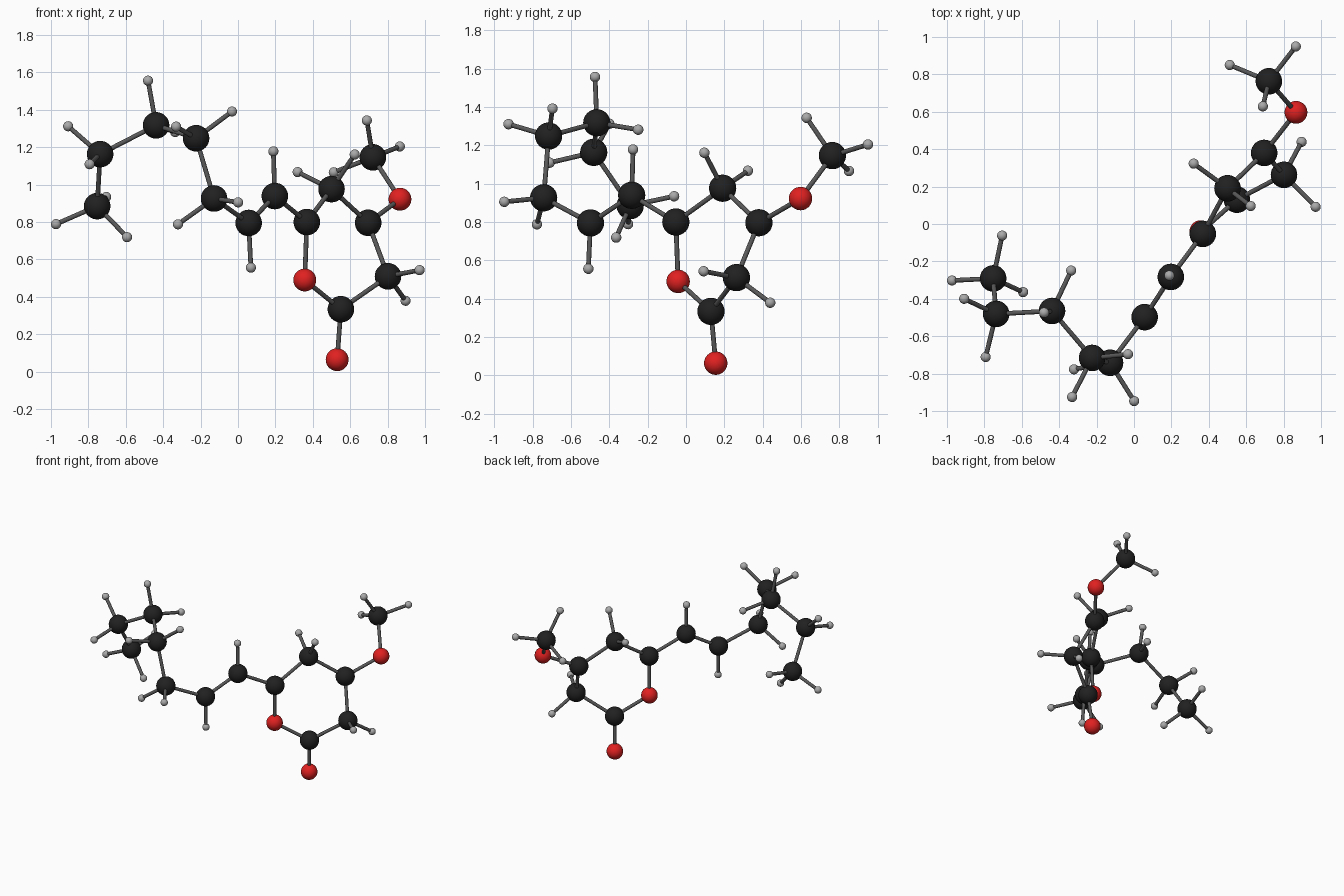
import bpy
from mathutils import Vector

if "Cube" in bpy.data.objects:
    bpy.data.objects.remove(bpy.data.objects["Cube"])


def material(name, rgb):
    m = bpy.data.materials.new(name)
    m.diffuse_color = (*rgb, 1)
    m.use_nodes = True
    m.node_tree.nodes["Principled BSDF"].inputs["Base Color"].default_value = m.diffuse_color
    return m


CARBON = material("carbon_black", (0.015, 0.015, 0.015))
OXYGEN = material("oxygen_red", (0.75, 0.015, 0.015))
HYDROGEN = material("hydrogen_grey", (0.4, 0.4, 0.4))
BOND = material("bond_grey", (0.1, 0.1, 0.1))
STYLE = {"carbon": (0.071, CARBON), "oxygen": (0.061, OXYGEN), "hydrogen": (0.027, HYDROGEN)}
BOND_RADIUS = 0.0125


def finish(name, mat):
    ob = bpy.context.object
    ob.name = ob.data.name = name
    ob.data.materials.append(mat)
    bpy.ops.object.shade_smooth_by_angle()


def atom(kind, label, pos):
    radius, mat = STYLE[kind]
    bpy.ops.mesh.primitive_uv_sphere_add(segments=32, ring_count=16, radius=radius, location=pos)
    finish(f"{kind}_{label}", mat)


def bond(label, a, b):
    a, b = Vector(a), Vector(b)
    d = b - a
    bpy.ops.mesh.primitive_cylinder_add(vertices=16, radius=BOND_RADIUS, depth=d.length,
                                        location=(a + b) / 2,
                                        rotation=d.to_track_quat('Z', 'Y').to_euler())
    finish(f"bond_{label}", BOND)


# Carbon and oxygen skeleton
carbons = {
    "tail_1": (-0.753, -0.291, 0.885), "tail_2": (-0.737, -0.481, 1.163),
    "tail_3": (-0.438, -0.465, 1.317), "tail_4": (-0.224, -0.716, 1.248),
    "tail_5": (-0.128, -0.742, 0.926), "link_1": (0.057, -0.498, 0.795),
    "link_2": (0.197, -0.283, 0.939), "ring_1": (0.368, -0.053, 0.800),
    "ring_2": (0.500, 0.191, 0.976), "ring_3": (0.696, 0.380, 0.796),
    "ring_4": (0.802, 0.263, 0.510), "ring_5": (0.550, 0.130, 0.334),
    "methyl": (0.721, 0.763, 1.146),
}
oxygens = {
    "ring": (0.357, -0.041, 0.490), "carbonyl": (0.530, 0.155, 0.064),
    "ether": (0.866, 0.597, 0.922),
}

# Hydrogens grouped by the carbon that carries them
hydrogens = {
    "tail_1": [(-0.973, -0.302, 0.789), (-0.593, -0.364, 0.719), (-0.705, -0.062, 0.934)],
    "tail_2": [(-0.908, -0.400, 1.312), (-0.793, -0.711, 1.109)],
    "tail_3": [(-0.481, -0.474, 1.556), (-0.336, -0.249, 1.281)],
    "tail_4": [(-0.331, -0.925, 1.310), (-0.032, -0.696, 1.391)],
    "tail_5": [(-0.321, -0.777, 0.788), (0.001, -0.947, 0.905)],
    "link_1": [(0.069, -0.509, 0.556)],
    "link_2": [(0.189, -0.276, 1.178)],
    "ring_2": [(0.319, 0.323, 1.067), (0.624, 0.096, 1.161)],
    "ring_4": [(0.971, 0.092, 0.543), (0.896, 0.439, 0.379)],
    "methyl": [(0.689, 0.629, 1.343), (0.865, 0.949, 1.204), (0.512, 0.850, 1.066)],
}

for label, pos in carbons.items():
    atom("carbon", label, pos)
for label, pos in oxygens.items():
    atom("oxygen", label, pos)

# Bonds along the tail, link and carbon side of the ring
chain = [k for k in carbons if k != "methyl"]
for a, b in zip(chain, chain[1:]):
    bond(f"{a}_{b}", carbons[a], carbons[b])

# Bonds to oxygen
for o, c in [("ring", "ring_1"), ("ring", "ring_5"), ("carbonyl", "ring_5"),
             ("ether", "ring_3"), ("ether", "methyl")]:
    bond(f"{o}_oxygen_{c}", oxygens[o], carbons[c])

# Hydrogens and their bonds
for c, group in hydrogens.items():
    for i, pos in enumerate(group, 1):
        atom("hydrogen", f"{c}_{i}", pos)
        bond(f"hydrogen_{c}_{i}", carbons[c], pos)
